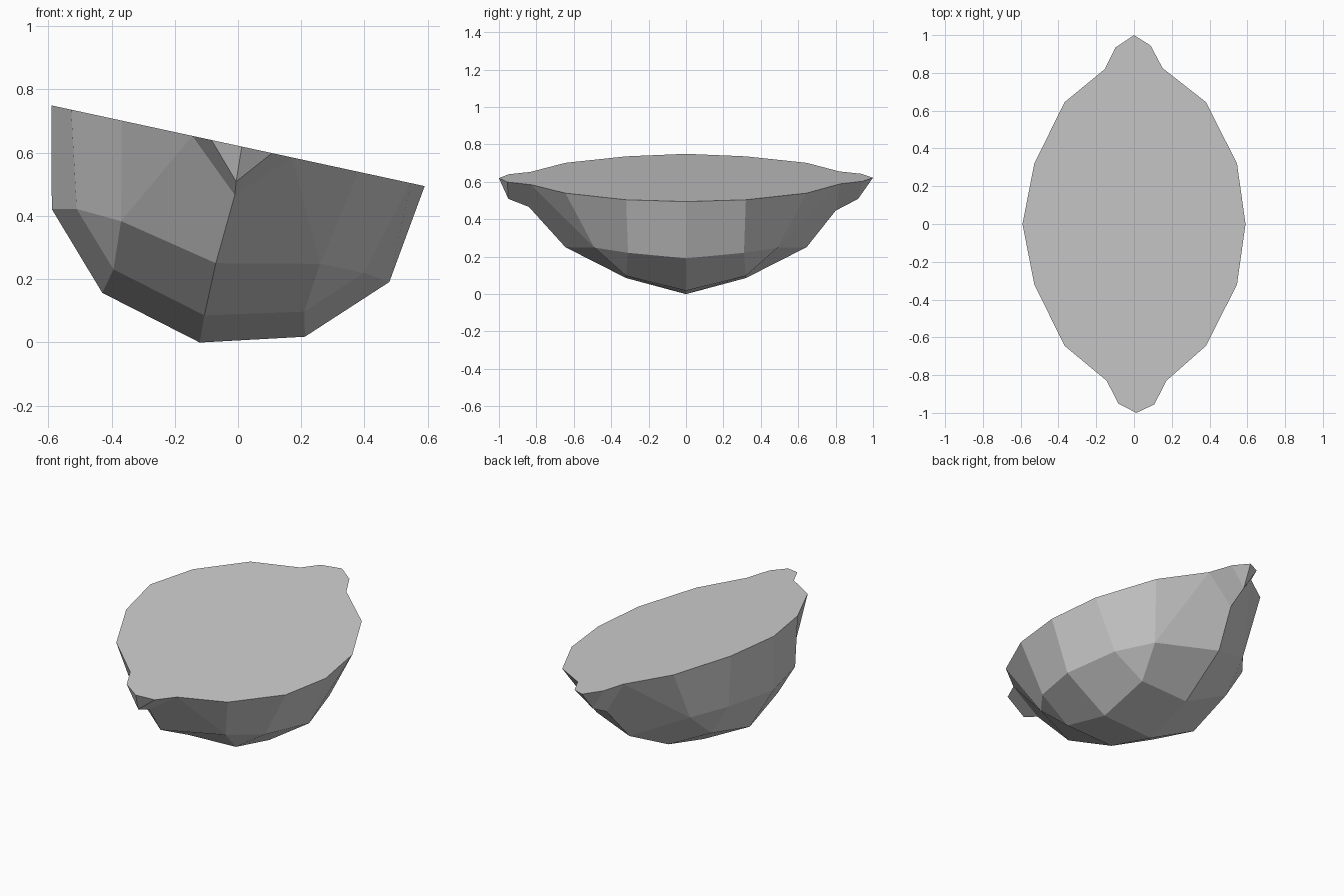
import bpy, bmesh, math
from mathutils import Vector

cube = bpy.data.objects.get("Cube")
if cube:
    bpy.data.objects.remove(cube, do_unlink=True)

grey = bpy.data.materials.new("light grey")
grey.use_nodes = True
colour = (0.62, 0.62, 0.62, 1)
grey.diffuse_color = colour
grey.node_tree.nodes["Principled BSDF"].inputs["Base Color"].default_value = colour

# The half fruit lies along y, its cut face tilted down towards +x
TILT = math.radians(12.2)
ACROSS = Vector((math.cos(TILT), 0, -math.sin(TILT)))
DOWN = Vector((-math.sin(TILT), 0, -math.cos(TILT)))

# Half-rings from the middle to a tip, each point from left rim to right rim:
# angle under the rim, radius and distance along y
RINGS = [
    [(0, 0.604, 0), (31, 0.622, 0), (59.5, 0.633, 0), (91.2, 0.634, 0),
     (121.5, 0.64, 0), (150.2, 0.644, 0), (180, 0.604, 0)],
    [(0, 0.54, 0.32), (33.6, 0.548, 0.32), (57, 0.555, 0.32), (91, 0.547, 0.32),
     (124, 0.565, 0.32), (147, 0.566, 0.31), (180, 0.558, 0.32)],
    [(0, 0.376, 0.645), (45, 0.44, 0.49), (91.5, 0.378, 0.645),
     (137, 0.455, 0.49), (180, 0.39, 0.645)],
]
FRONT_NUB = [
    [(0, 0.16, 0.83), (94, 0.155, 0.84), (180, 0.163, 0.83)],
    [(0, 0.098, 0.95), (93, 0.112, 0.95), (180, 0.098, 0.955)],
    [(0, 0, 1)],
]
BACK_NUB = [
    [(0, 0.158, 0.82), (94, 0.178, 0.8), (180, 0.155, 0.825)],
    [(0, 0.1, 0.935), (93, 0.115, 0.92), (180, 0.09, 0.945)],
    [(0, 0, 1)],
]
# For each band, which point of the next ring every point joins
JOINS = [range(7), [0, 1, 1, 2, 3, 3, 4], [0, 0, 1, 2, 2], range(3), [0, 0, 0]]

bm = bmesh.new()


def half_ring(points, side, shift=0):
    ring = []
    for angle, radius, y in points:
        a = math.radians(angle)
        centre = Vector((shift, side * y, 0.622 - shift * math.tan(TILT)))
        offset = DOWN * math.sin(a) - ACROSS * math.cos(a)
        ring.append(bm.verts.new(centre + offset * radius))
    return ring


# Skin: bands of faces from the middle ring to each tip
middle = half_ring(RINGS[0], 1)
rims = []
for side, nub, shift in ((-1, FRONT_NUB, 0.012), (1, BACK_NUB, 0)):
    rings = [middle]
    rings += [half_ring(points, side) for points in RINGS[1:]]
    rings += [half_ring(points, side, shift) for points in nub]
    for a, b, join in zip(rings, rings[1:], JOINS):
        for i in range(len(a) - 1):
            loop = [a[i], a[i + 1], b[join[i + 1]], b[join[i]]]
            bm.faces.new(list(dict.fromkeys(loop)))
    rims.append(([r[0] for r in rings], [r[-1] for r in rings[:-1]]))

# Flat cut face closing the rim
(front_left, front_right), (back_left, back_right) = rims
bm.faces.new(front_left[::-1] + back_left[1:] + back_right[::-1] + front_right[1:])
bmesh.ops.recalc_face_normals(bm, faces=bm.faces)

mesh = bpy.data.meshes.new("half_fruit")
bm.to_mesh(mesh)
bm.free()
mesh.materials.append(grey)
half_fruit = bpy.data.objects.new("half_fruit", mesh)
bpy.context.collection.objects.link(half_fruit)
